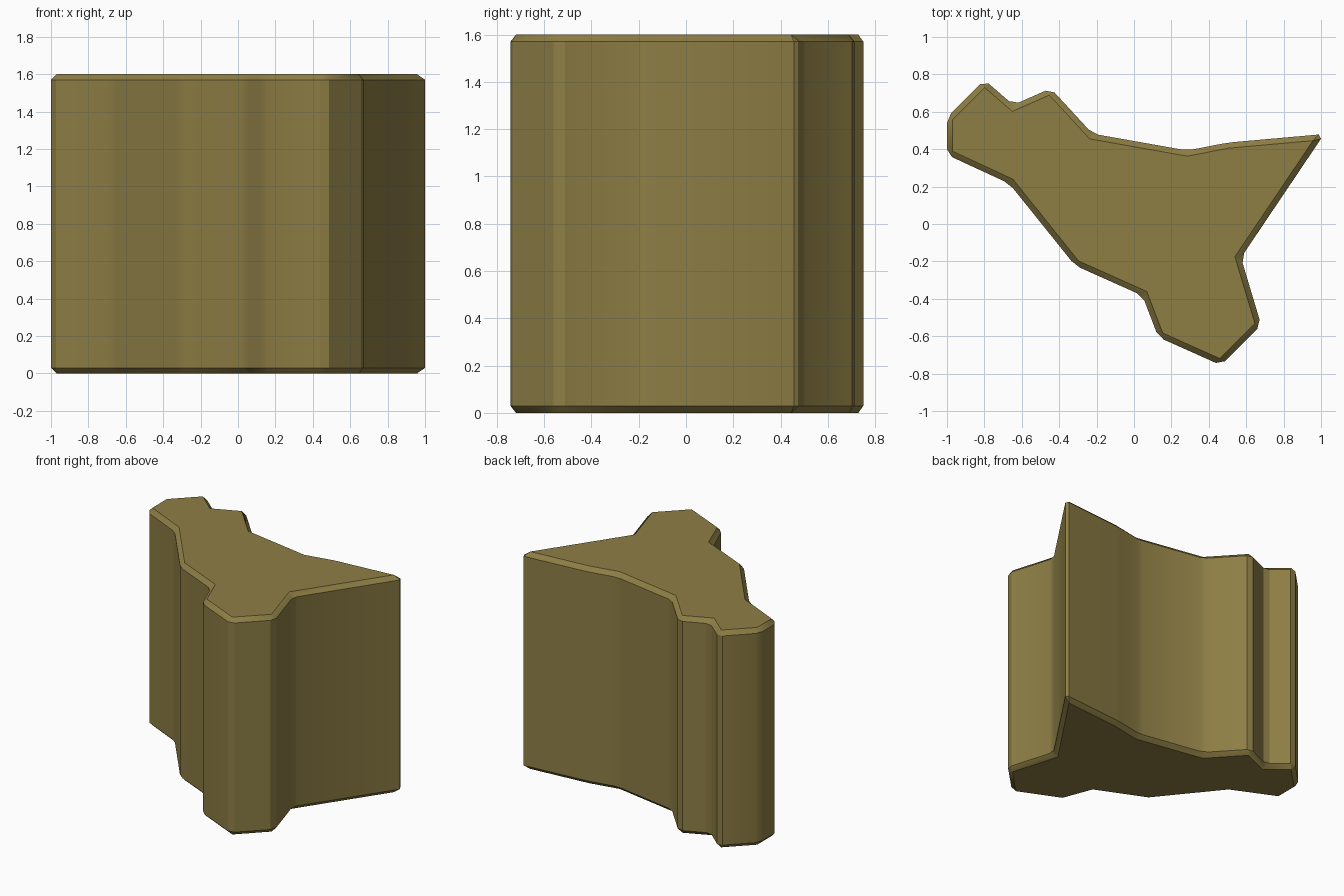
import bpy, bmesh, math

if "Cube" in bpy.data.objects:
    bpy.data.objects.remove(bpy.data.objects["Cube"])

# Ground plan of the block, sharp corners before the edges are chamfered
OUTLINE = [
    (-1.0, 0.37), (-0.667, 0.216), (-0.315, -0.222), (0.045, -0.383),
    (0.13, -0.605), (0.465, -0.755), (0.68, -0.54), (0.572, -0.18),
    (1.017, 0.481), (0.5, 0.435), (0.285, 0.393), (-0.222, 0.483),
    (-0.445, 0.725), (-0.645, 0.637), (-0.8, 0.77), (-1.0, 0.57),
]
HEIGHT = 1.6
CHAMFER = 0.03

# Single flat colour
olive = bpy.data.materials.new("olive_brown")
olive.diffuse_color = (0.27, 0.21, 0.06, 1)
olive.use_nodes = True
olive.node_tree.nodes["Principled BSDF"].inputs["Base Color"].default_value = olive.diffuse_color

# Extrude the plan into a solid block
bm = bmesh.new()
base = bm.faces.new([bm.verts.new((x, y, 0)) for x, y in OUTLINE])
top = bmesh.ops.extrude_face_region(bm, geom=[base], use_keep_orig=True)["geom"]
bmesh.ops.translate(bm, vec=(0, 0, HEIGHT),
                    verts=[v for v in top if isinstance(v, bmesh.types.BMVert)])
bmesh.ops.recalc_face_normals(bm, faces=bm.faces)
mesh = bpy.data.meshes.new("rock_block")
bm.to_mesh(mesh)
bm.free()
mesh.materials.append(olive)
block = bpy.data.objects.new("rock_block", mesh)
bpy.context.collection.objects.link(block)

# Chamfer every edge, then smooth only the shallow corners
bevel = block.modifiers.new("chamfer", 'BEVEL')
bevel.width = CHAMFER
bevel.segments = 1
bevel.limit_method = 'NONE'
bpy.context.view_layer.objects.active = block
block.select_set(True)
bpy.ops.object.modifier_apply(modifier=bevel.name)
bpy.ops.object.shade_smooth_by_angle(angle=math.radians(30))
